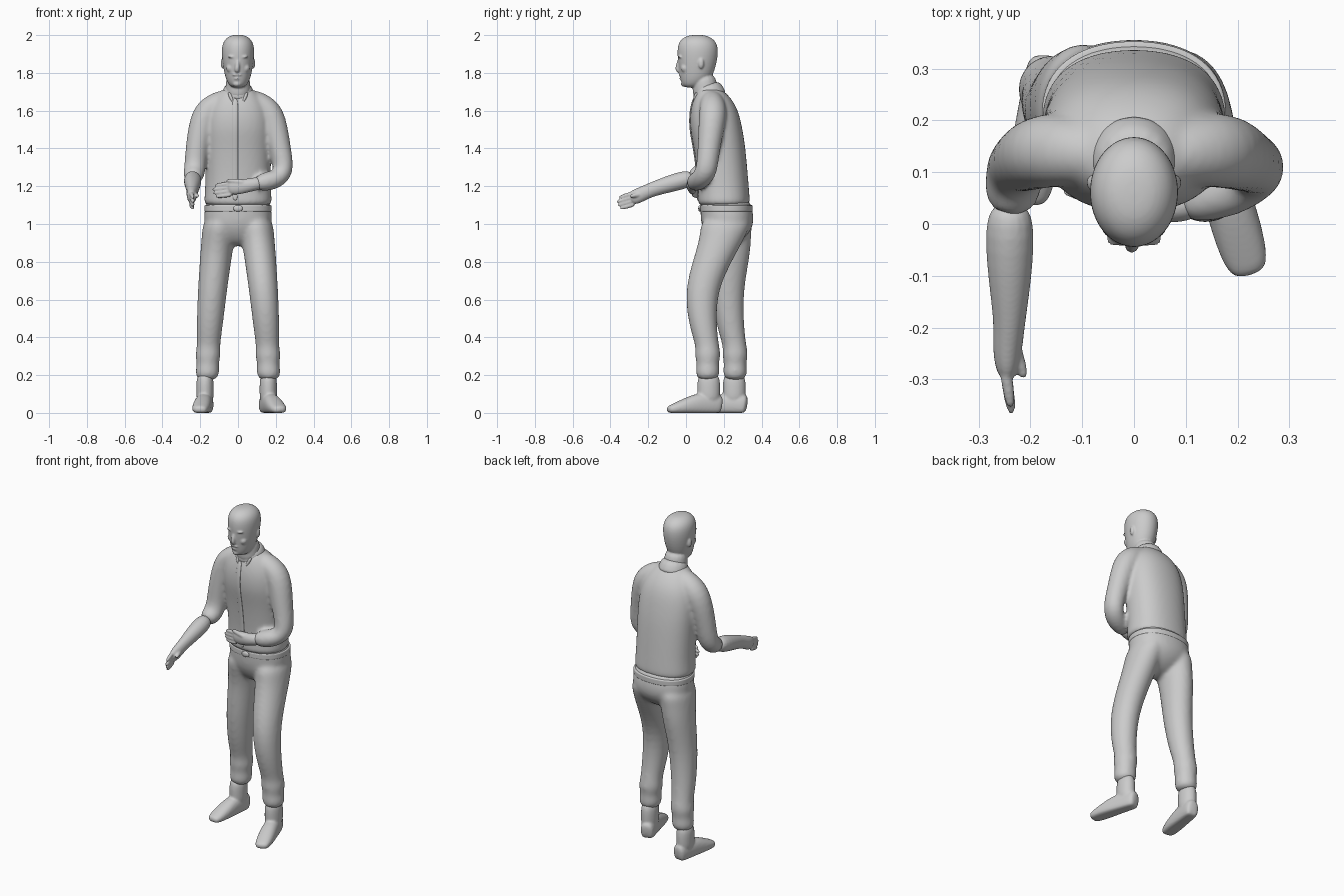
import bpy, bmesh, math
from mathutils import Vector, Matrix

cube = bpy.data.objects.get("Cube")
if cube:
    bpy.data.objects.remove(cube)

X, Y, Z = Vector((1, 0, 0)), Vector((0, 1, 0)), Vector((0, 0, 1))

grey = bpy.data.materials.new("plain grey")
grey.use_nodes = True
grey.diffuse_color = (0.6, 0.6, 0.6, 1)
grey.node_tree.nodes["Principled BSDF"].inputs["Base Color"].default_value = grey.diffuse_color


def rounded(value, power):
    return math.copysign(abs(value) ** power, value)


def tube(bm, rows, ref=X, flat=False, sides=16, power=1.0):
    """Loft oval rings; each row is centre x, y, z, half width along ref, half depth."""
    centres = [Vector(row[:3]) for row in rows]
    rings = []
    for i, row in enumerate(rows):
        before, after = centres[max(i - 1, 0)], centres[min(i + 1, len(rows) - 1)]
        along = Z if flat else (after - before).normalized()
        side = (ref - along * ref.dot(along)).normalized()
        up = along.cross(side)
        ring = []
        for k in range(sides):
            angle = math.tau * k / sides
            point = (centres[i] + side * row[3] * rounded(math.cos(angle), power)
                     + up * row[-1] * rounded(math.sin(angle), power))
            point.z = max(point.z, 0)
            ring.append(bm.verts.new(point))
        rings.append(ring)
    for low, high in zip(rings, rings[1:]):
        for k in range(sides):
            j = (k + 1) % sides
            bm.faces.new((low[k], low[j], high[j], high[k]))
    bm.faces.new(rings[0][::-1])
    bm.faces.new(rings[-1])


def upright(bm, rows, ratio, power=1.0):
    """Level rings on the middle plane; each row is y, z, half width."""
    level_rows = [(0, y, z, wide, wide * ratio) for y, z, wide in rows]
    tube(bm, level_rows, flat=True, power=power)


def blob(bm, place, size):
    bmesh.ops.create_uvsphere(bm, u_segments=12, v_segments=8, radius=1,
                              matrix=Matrix.Translation(place) @ Matrix.Diagonal((*size, 1)))


def finish(bm, name, voxel=0, relax=3):
    """Round the lofts off and, with a voxel size, fuse them into one skin."""
    bmesh.ops.recalc_face_normals(bm, faces=bm.faces)
    for face in bm.faces:
        face.smooth = True
    mesh = bpy.data.meshes.new(name)
    bm.to_mesh(mesh)
    bm.free()
    mesh.materials.append(grey)
    obj = bpy.data.objects.new(name, mesh)
    bpy.context.collection.objects.link(obj)
    smoother = obj.modifiers.new("round", "SUBSURF")
    smoother.levels = smoother.render_levels = 2
    if voxel:
        skin = obj.modifiers.new("fuse", "REMESH")
        skin.mode = "VOXEL"
        skin.voxel_size = voxel
        skin.use_smooth_shade = True
        soft = obj.modifiers.new("relax", "SMOOTH")
        soft.factor, soft.iterations = 0.5, relax


# Shirt: torso with both sleeves, the shoulders running in to the neck
torso = [(.2, 1.09, .18), (.2, 1.12, .184), (.2, 1.2, .175), (.18, 1.4, .18), (.16, 1.5, .185),
         (.15, 1.6, .17), (.14, 1.67, .13), (.12, 1.73, .07)]
torso_ratio = .77
forearms = {1: [(.19, .07, 1.23, .06), (.08, .03, 1.21, .04)], -1: [(-.24, .02, 1.24, .055)]}
bm = bmesh.new()
upright(bm, torso, torso_ratio, power=.88)
for side, forearm in forearms.items():
    upper_arm = [(side * .04, .13, 1.66, .06), (side * .11, .14, 1.64, .066), (side * .18, .145, 1.59, .078),
                 (side * .22, .12, 1.4, .06), (side * .24 + .01, .11, 1.27, .058)]
    tube(bm, upper_arm + forearm, ref=Y if side > 0 else X)
finish(bm, "shirt", voxel=.01, relax=8)

# Button strip following the shirt front
bm = bmesh.new()
strip = [(-.015, y - wide * torso_ratio + .003, z, .016, .006) for y, z, wide in torso[1:-1]]
tube(bm, strip, sides=8)
finish(bm, "button_strip")

# Collar with two points
bm = bmesh.new()
tube(bm, [(0, .13, 1.66, .095), (0, .12, 1.7, .084), (0, .11, 1.75, .068)])
finish(bm, "collar")
for side, label in ((1, "left"), (-1, "right")):
    bm = bmesh.new()
    tube(bm, [(side * .05, .06, 1.7, .012, .016), (side * .025, .04, 1.64, .008)], sides=8)
    finish(bm, label + "_collar_point")


# Trousers: hips with both legs, gathered above the shoes
def leg(bm, side, sway, ankle):
    """Sway is the y from hip to shin; the cuffs hang straight at the ankle."""
    stations = list(zip((1.05, .95, .85, .65, .45), sway))
    stations += [(.35 - .045 * k, ankle) for k in range(5)]
    rows = []
    for i, (z, y) in enumerate(stations):
        wide = .053 + .04 * z
        if y == ankle:
            wide += .006 * (-1) ** i
        rows.append((side * (.165 - .07 * z * z), y, z, wide, wide * (1 + .45 * z ** 3)))
    tube(bm, rows, flat=True)


bm = bmesh.new()
hip_ratio = .78
upright(bm, [(.2, 1.15, .17), (.215, 1.08, .18), (.22, 1, .187), (.215, .93, .14), (.2, .88, .06)],
        hip_ratio, power=.88)
leg(bm, 1, (.22, .2, .16, .075, .09), ankle=.115)
leg(bm, -1, (.22, .22, .235, .215, .235), ankle=.26)
finish(bm, "trousers", voxel=.01, relax=12)

# Belt and buckle
bm = bmesh.new()
belt_low, belt_high = 1.065, 1.1
upright(bm, [(.214, z, .182) for z in (belt_low, belt_low, belt_high, belt_high)], hip_ratio, power=.88)
finish(bm, "belt")
bm = bmesh.new()
buckle_place = (0, .073, (belt_low + belt_high) / 2)
bmesh.ops.create_cube(bm, size=1, matrix=Matrix.Translation(buckle_place) @ Matrix.Diagonal((.06, .02, .04, 1)))
finish(bm, "buckle")

# Head: skull, neck and features fused together
bm = bmesh.new()
upright(bm, [(.03, 1.72, .035), (.045, 1.75, .058), (.056, 1.79, .073), (.062, 1.88, .088),
             (.062, 1.95, .088), (.06, 1.985, .065), (.06, 2.002, .03)], ratio=1.25)
upright(bm, [(.11, 1.65, .075), (.1, 1.72, .066), (.095, 1.8, .065)], ratio=1)
tube(bm, [(0, -.035, 1.88, .008), (-.005, -.047, 1.82, .016), (-.005, -.035, 1.8, .012)], flat=True, sides=8)
for height, front, wide in ((1.79, -.028, .028), (1.77, -.024, .018)):
    blob(bm, (-.005, front, height), (wide, .012, .007))
blob(bm, (-.005, -.01, 1.742), (.024, .018, .016))
for side in (1, -1):
    brow, cheek, ear = (side * .03, -.03, 1.885), (side * .04, -.005, 1.825), (side * .082, .08, 1.85)
    blob(bm, brow, (.026, .014, .007))
    blob(bm, cheek, (.024, .024, .024))
    blob(bm, ear, (.01, .016, .028))
finish(bm, "head", voxel=.005, relax=4)


# Hands: forearm end and palm, four fingers in a stack, and a thumb
def hand(name, ref, palm, knuckles, reach, thumb):
    bm = bmesh.new()
    tube(bm, palm, ref=ref)
    knuckles, reach, thumb = Vector(knuckles), Vector(reach), Vector(thumb)

    def digit(start, end, thick):
        tube(bm, [(*start, thick), (*start.lerp(end, .5), thick), (*end, thick * .7)], ref=ref, sides=8)

    for i in range(4):
        base = knuckles + Z * .02 * (1.5 - i)
        length = 1 - .12 * abs(i - 1.3)
        digit(base, base + reach * length, .013)
    digit(knuckles - reach * .6 + thumb * .5, knuckles + reach * .3 + thumb, .015)
    finish(bm, name, voxel=.005)


hand("right_hand", X,
     palm=[(-.24, .05, 1.25, .05), (-.24, -.08, 1.215, .047), (-.24, -.19, 1.18, .03, .037),
           (-.245, -.24, 1.155, .03, .04), (-.245, -.3, 1.13, .02, .04)],
     knuckles=(-.25, -.27, 1.135), reach=(.015, -.105, -.03), thumb=(.035, 0, .02))
hand("left_hand", Y,
     palm=[(.13, .045, 1.22, .038), (.06, .03, 1.205, .03, .034), (.02, .03, 1.2, .026, .042),
           (-.06, .04, 1.19, .018, .042)],
     knuckles=(-.03, .036, 1.186), reach=(-.115, .03, -.015), thumb=(0, -.01, .05))


# Shoes: foot aimed from heel to toe, with an ankle shaft
def shoe(name, heel, toe):
    bm = bmesh.new()
    heel, toe = Vector(heel), Vector(toe)
    profile = ((0, .04, .035), (.1, .045, .042), (.4, .048, .046), (.65, .035, .05), (.9, .02, .045), (1, .014, .03))
    foot = []
    for step, height, wide in profile:
        spot = heel.lerp(toe, step)
        foot.append((spot.x, spot.y, height, wide, height * 1.3))
    tube(bm, foot, power=.85)
    ankle = heel.lerp(toe, .24)
    tube(bm, [(ankle.x, ankle.y, z, .047, .062) for z in (.04, .12, .22)], flat=True)
    finish(bm, name, voxel=.007)


shoe("left_shoe", (.14, .19), (.225, -.1))
shoe("right_shoe", (-.165, .325), (-.205, .035))
